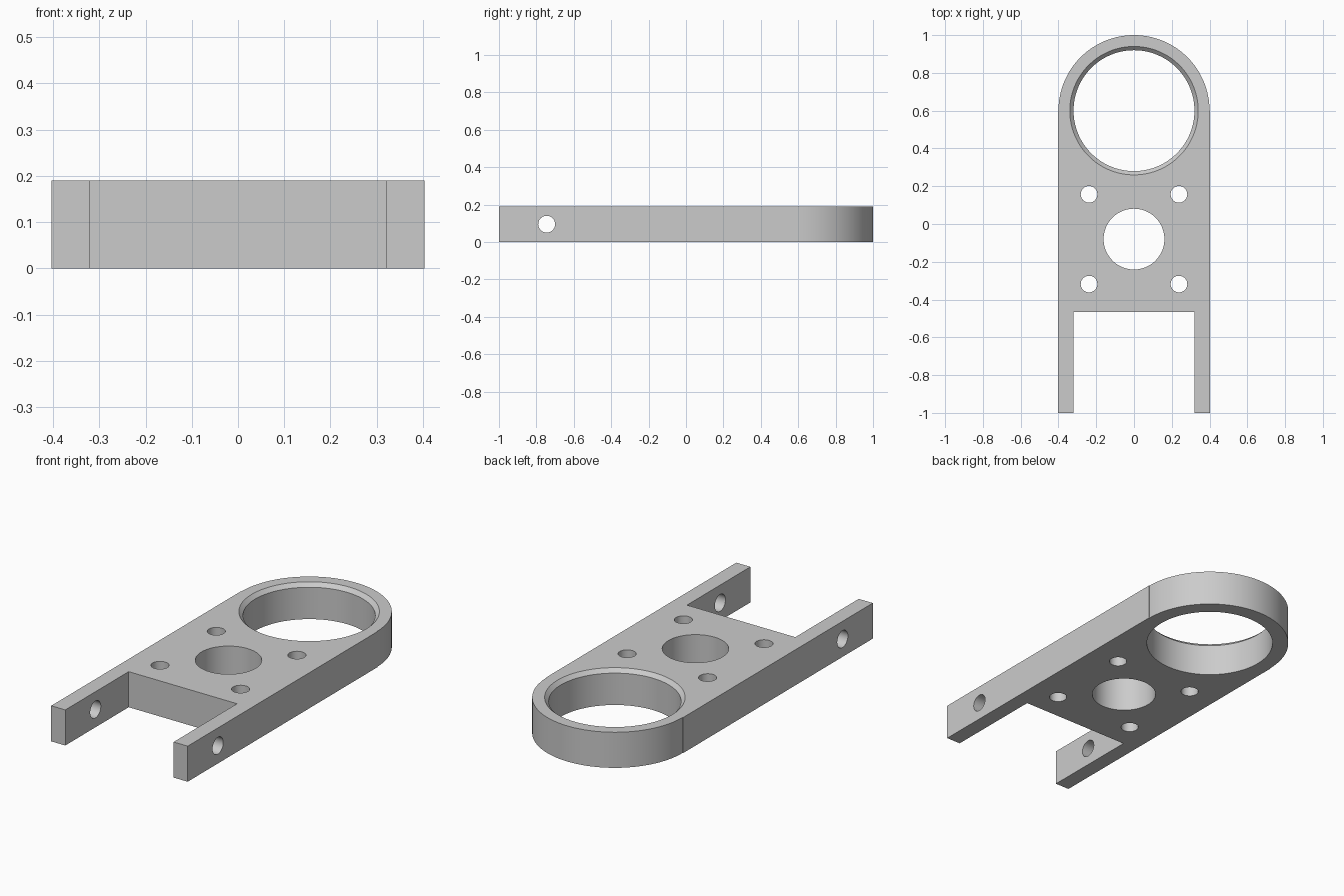
import bpy, bmesh
from math import pi, sin, cos, radians
from mathutils import Matrix

cube = bpy.data.objects.get("Cube")
if cube:
    bpy.data.objects.remove(cube, do_unlink=True)

HEIGHT, HALF, RING_Y, RING_R = 0.19, 0.403, 0.6, 0.4

grey = bpy.data.materials.new("plain grey")
grey.use_nodes = True
grey.diffuse_color = (0.6, 0.6, 0.6, 1)
grey.node_tree.nodes["Principled BSDF"].inputs["Base Color"].default_value = (0.6, 0.6, 0.6, 1)


def add_object(name, bm):
    bmesh.ops.recalc_face_normals(bm, faces=bm.faces)
    mesh = bpy.data.meshes.new(name)
    bm.to_mesh(mesh)
    bm.free()
    mesh.materials.append(grey)
    obj = bpy.data.objects.new(name, mesh)
    bpy.context.collection.objects.link(obj)
    return obj


# Forked plate with a rounded end
steps = 64
arc = [(RING_R * cos(pi * i / steps), RING_Y + RING_R * sin(pi * i / steps)) for i in range(steps + 1)]
fork = [(-HALF, RING_Y), (-HALF, -1), (-0.32, -1), (-0.32, -0.465),
        (0.32, -0.465), (0.32, -1), (HALF, -1), (HALF, RING_Y)]
bm = bmesh.new()
base = bm.faces.new([bm.verts.new((x, y, 0)) for x, y in arc + fork])
top = bmesh.ops.extrude_face_region(bm, geom=[base])["geom"]
bmesh.ops.translate(bm, vec=(0, 0, HEIGHT), verts=[v for v in top if isinstance(v, bmesh.types.BMVert)])
plate = add_object("bracket_plate", bm)


def drill(name, centre, radius, depth, top_radius=None, sides=64, axis="Z"):
    bm = bmesh.new()
    turn = Matrix.Rotation(pi / 2, 4, "Y") if axis == "X" else Matrix()
    bmesh.ops.create_cone(bm, cap_ends=True, segments=sides, radius1=radius,
                          radius2=top_radius or radius, depth=depth,
                          matrix=Matrix.Translation(centre) @ turn)
    cutter = add_object(name, bm)
    cutter.hide_render = True
    cutter.hide_set(True)
    cut = plate.modifiers.new(name, "BOOLEAN")
    cut.operation, cut.solver, cut.object = "DIFFERENCE", "EXACT", cutter
    return cutter


# Bearing bore with chamfered rim, central hole, screw holes and cross pin hole
mid = HEIGHT / 2
cutters = [
    drill("bore_cutter", (0, RING_Y, mid), 0.32, 0.5, sides=128),
    drill("chamfer_cutter", (0, RING_Y, HEIGHT), 0.32, 0.04, 0.36, sides=128),
    drill("centre_hole_cutter", (0, -0.08, mid), 0.161, 0.5),
    drill("pin_hole_cutter", (0, -0.745, mid), 0.045, 1.2, sides=48, axis="X"),
]
for x in (-0.238, 0.238):
    for y in (-0.318, 0.157):
        cutters.append(drill("screw_hole_cutter", (x, y, mid), 0.044, 0.5, sides=48))

# Apply the cuts and keep sharp edges
bpy.ops.object.select_all(action="DESELECT")
plate.select_set(True)
bpy.context.view_layer.objects.active = plate
for modifier in list(plate.modifiers):
    bpy.ops.object.modifier_apply(modifier=modifier.name)
for cutter in cutters:
    bpy.data.objects.remove(cutter, do_unlink=True)
bpy.ops.object.shade_smooth_by_angle(angle=radians(30))
